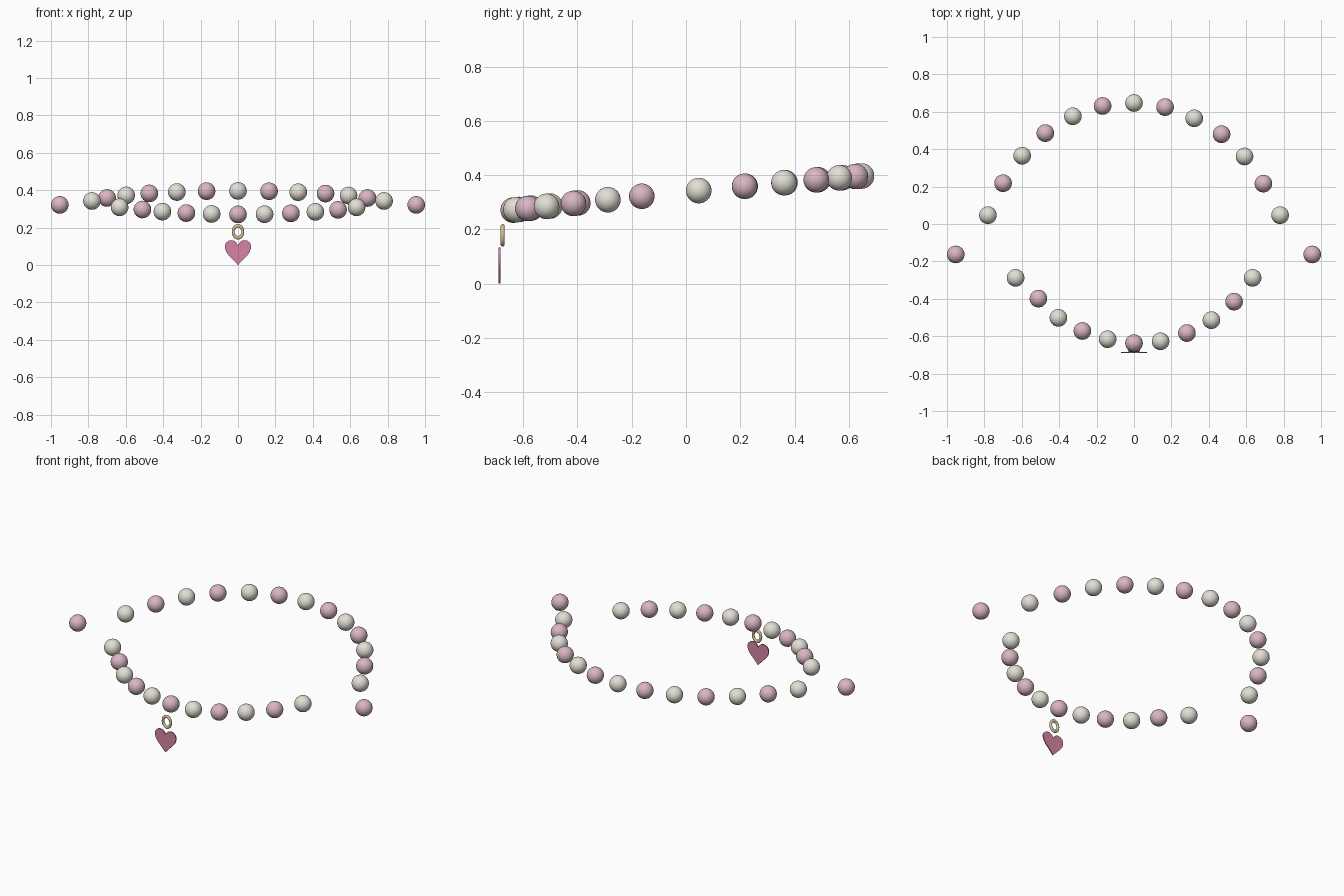
import bpy, bmesh, math

if "Cube" in bpy.data.objects:
    bpy.data.objects.remove(bpy.data.objects["Cube"])


def material(name, rgb):
    m = bpy.data.materials.new(name)
    m.diffuse_color = (*rgb, 1)
    m.use_nodes = True
    m.node_tree.nodes["Principled BSDF"].inputs["Base Color"].default_value = m.diffuse_color
    return m


rose = material("rose_pearl", (0.70, 0.47, 0.54))
ivory = material("ivory_pearl", (0.76, 0.74, 0.66))
gold = material("pale_gold", (0.66, 0.56, 0.30))
pink = material("pink_enamel", (0.68, 0.23, 0.37))


def bead_height(y):
    return 0.338 + 0.098 * y - 0.012 * y * y


# Shared bead meshes, one per colour
def bead_mesh(name, mat):
    me = bpy.data.meshes.new(name)
    bm = bmesh.new()
    bmesh.ops.create_uvsphere(bm, u_segments=48, v_segments=24, radius=0.047)
    for f in bm.faces:
        f.smooth = True
    bm.to_mesh(me)
    bm.free()
    me.materials.append(mat)
    return me


meshes = [bead_mesh("rose_bead", rose), bead_mesh("ivory_bead", ivory)]

# Strand: slightly uneven hand-laid beads, from the front centre round the right side and back
path = [
    (0, -.637), (.142, -.627), (.283, -.583), (.414, -.514), (.535, -.415),
    (.634, -.288), (.953, -.163), (.781, .047), (.692, .216), (.591, .361),
    (.468, .480), (.322, .565), (.166, .625), (0, .647),
    (-.168, .631), (-.327, .576), (-.474, .486), (-.598, .365), (-.700, .218),
    (-.781, .047), (-.953, -.163), (-.633, -.288), (-.511, -.399),
    (-.404, -.502), (-.276, -.572), (-.141, -.616),
]
for i, (x, y) in enumerate(path):
    bead = bpy.data.objects.new(f"bead_{i + 1:02d}", meshes[i % 2])
    bead.location = (x, y, bead_height(y))
    bpy.context.collection.objects.link(bead)

# Oval jump ring under the front bead
bpy.ops.mesh.primitive_torus_add(major_radius=0.0255, minor_radius=0.0075,
                                 major_segments=48, minor_segments=16,
                                 location=(0, -0.676, 0.178),
                                 rotation=(math.pi / 2, 0, 0))
ring = bpy.context.object
ring.name = "jump_ring"
ring.scale = (1, 1.25, 1)
ring.data.materials.append(gold)
bpy.ops.object.shade_smooth()

# Thin heart charm, mirrored from its right half
half = [(0, .105), (.008, .120), (.019, .129), (.034, .133), (.050, .130),
        (.063, .120), (.070, .105), (.070, .090), (.063, .071), (.050, .052),
        (.032, .034), (.014, .015), (0, 0)]
outline = half + [(-x, z) for x, z in half[-2:0:-1]]
bm = bmesh.new()
face = bm.faces.new([bm.verts.new((x, -0.691, z)) for x, z in outline])
ext = bmesh.ops.extrude_face_region(bm, geom=[face])
bmesh.ops.translate(bm, vec=(0, 0.007, 0),
                    verts=[v for v in ext["geom"] if isinstance(v, bmesh.types.BMVert)])
bmesh.ops.recalc_face_normals(bm, faces=bm.faces)
me = bpy.data.meshes.new("heart_charm")
bm.to_mesh(me)
bm.free()
me.materials.append(pink)
heart = bpy.data.objects.new("heart_charm", me)
bpy.context.collection.objects.link(heart)
